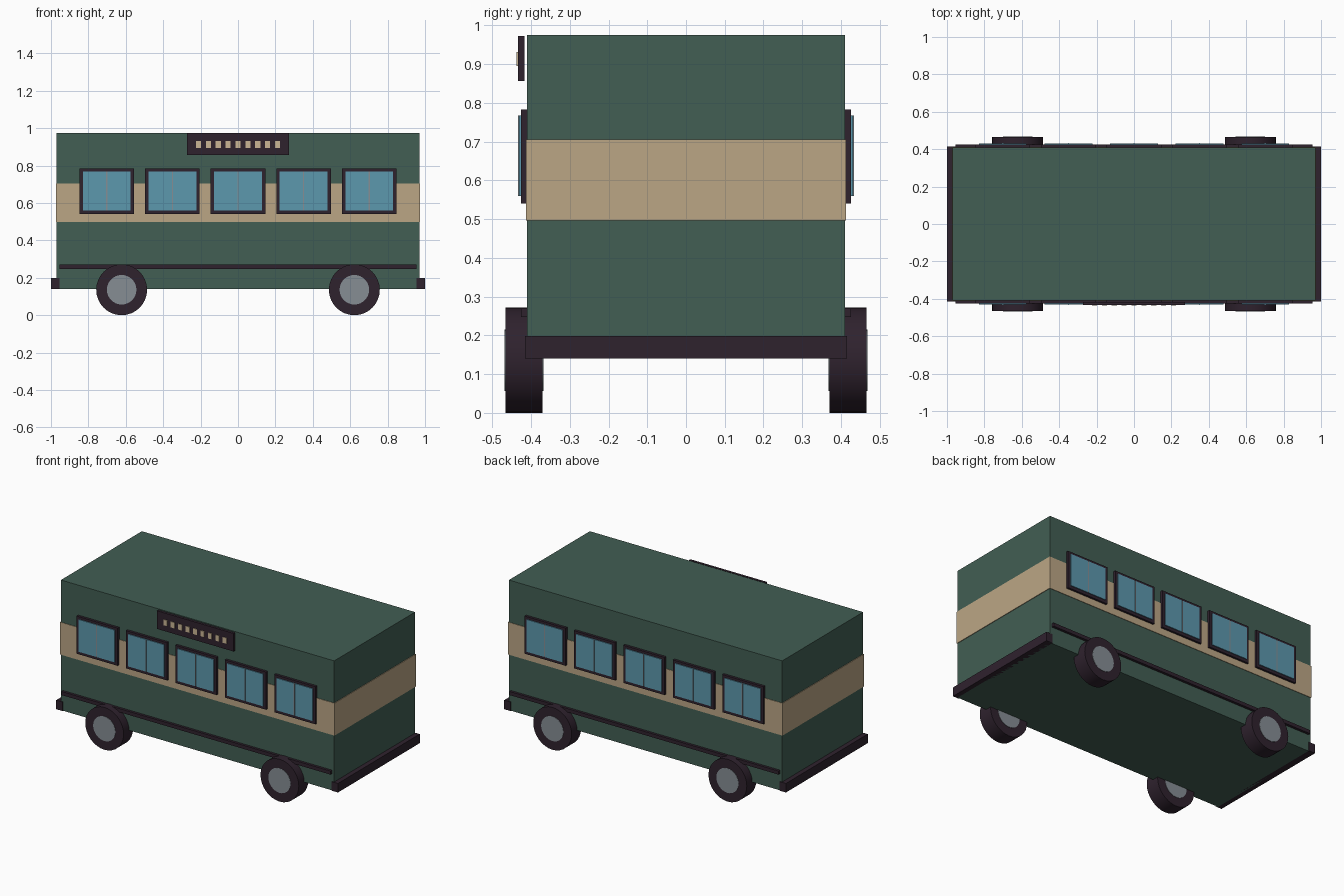
import bpy
import math

cube = bpy.data.objects.get("Cube")
if cube:
    bpy.data.objects.remove(cube, do_unlink=True)


def material(name, r, g, b):
    m = bpy.data.materials.new(name)
    m.use_nodes = True
    m.diffuse_color = (r, g, b, 1)
    m.node_tree.nodes["Principled BSDF"].inputs["Base Color"].default_value = (r, g, b, 1)
    return m


GREEN = material("dark green", 0.054, 0.112, 0.087)
TAN = material("tan", 0.50, 0.38, 0.235)
DARK = material("plum black", 0.028, 0.016, 0.027)
GLASS = material("window blue", 0.107, 0.314, 0.42)
GREY = material("hub grey", 0.238, 0.27, 0.296)
CREAM = material("lamp cream", 0.60, 0.47, 0.30)


def box(name, mat, x, y, z):
    """Box from (min, max) ranges on each axis."""
    ranges = (x, y, z)
    bpy.ops.mesh.primitive_cube_add(size=1, location=[(a + b) / 2 for a, b in ranges])
    ob = bpy.context.object
    ob.name = name
    ob.scale = [abs(b - a) for a, b in ranges]
    bpy.ops.object.transform_apply(location=False, rotation=False, scale=True)
    ob.data.materials.append(mat)
    return ob


def disc(name, mat, radius, x, y, z):
    """Cylinder lying along y, given its y range."""
    bpy.ops.mesh.primitive_cylinder_add(
        vertices=32, radius=radius, depth=abs(y[1] - y[0]),
        location=(x, sum(y) / 2, z), rotation=(math.pi / 2, 0, 0))
    ob = bpy.context.object
    ob.name = name
    ob.data.materials.append(mat)
    bpy.ops.object.shade_smooth_by_angle(angle=math.radians(40))
    return ob


# Body shell and the band around it
box("body", GREEN, (-0.97, 0.97), (-0.41, 0.41), (0.14, 0.975))
box("band", TAN, (-0.974, 0.974), (-0.413, 0.413), (0.497, 0.705))

# Bumpers at both ends
for end, s in (("left", 1), ("right", -1)):
    box(end + "_bumper", DARK, (s * 0.955, s), (-0.415, 0.415), (0.14, 0.198))

for side, s in (("front", -1), ("back", 1)):
    # Side rail
    box(side + "_rail", DARK, (-0.955, 0.955), (s * 0.405, s * 0.426), (0.247, 0.27))

    # Windows: frame, pane and thin centre bar
    for i in range(5):
        x = (i - 2) * 0.351
        tag = f"{side}_window_{i + 1}"
        box(tag + "_frame", DARK, (x - 0.146, x + 0.146), (s * 0.405, s * 0.426), (0.541, 0.783))
        box(tag + "_pane", GLASS, (x - 0.128, x + 0.128), (s * 0.42, s * 0.431), (0.56, 0.767))
        box(tag + "_bar", GREY, (x - 0.003, x + 0.003), (s * 0.425, s * 0.4335), (0.56, 0.767))

    # Wheels with hubs showing on both faces
    for end, t in (("left", 1), ("right", -1)):
        tag = f"{side}_{end}"
        disc(tag + "_tyre", DARK, 0.136, t * 0.622, (s * 0.37, s * 0.466), 0.136)
        disc(tag + "_hub", GREY, 0.079, t * 0.622, (s * 0.368, s * 0.468), 0.136)

# Sign board with a row of lamps
box("sign_board", DARK, (-0.272, 0.272), (-0.433, -0.417), (0.857, 0.973))
for i in range(9):
    x = (i - 4) * 0.0528
    box(f"sign_lamp_{i + 1}", CREAM, (x - 0.0135, x + 0.0135), (-0.437, -0.43), (0.895, 0.932))
